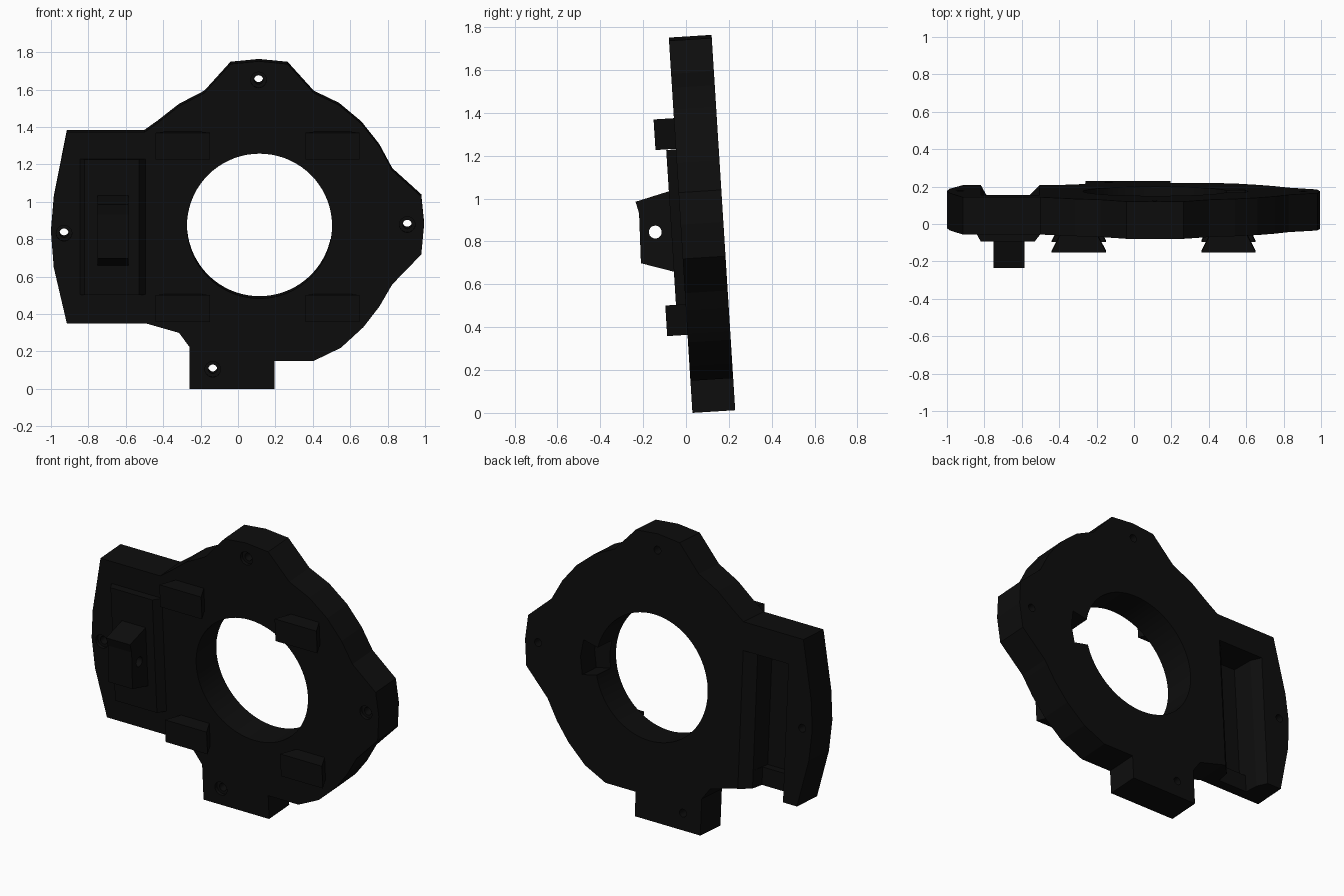
import bpy, bmesh, math
from mathutils import Matrix, Vector

if "Cube" in bpy.data.objects:
    bpy.data.objects.remove(bpy.data.objects["Cube"], do_unlink=True)

# Single near-black plastic
black = bpy.data.materials.new("matte_black")
black.use_nodes = True
colour = (0.004, 0.004, 0.004, 1)
black.diffuse_color = colour
black.node_tree.nodes["Principled BSDF"].inputs["Base Color"].default_value = colour

# Everything is built upright, then leaned back by this transform
LEAN = Matrix.Translation((0, 0.03, 0)) @ Matrix.Rotation(math.radians(3.6), 4, "X")
THICK = 0.2


def prism(name, points, axis, start, end):
    """Extrude a 2D profile along axis: x takes (y, z), y takes (x, z), z takes (x, y)."""
    place = {"x": lambda a, b, t: (t, a, b),
             "y": lambda a, b, t: (a, t, b),
             "z": lambda a, b, t: (a, b, t)}[axis]
    bm = bmesh.new()
    face = bm.faces.new([bm.verts.new(place(a, b, start)) for a, b in points])
    moved = bmesh.ops.extrude_face_region(bm, geom=[face])["geom"]
    bmesh.ops.translate(bm, verts=[v for v in moved if isinstance(v, bmesh.types.BMVert)],
                        vec=Vector(place(0, 0, end - start)))
    bmesh.ops.recalc_face_normals(bm, faces=bm.faces)
    mesh = bpy.data.meshes.new(name)
    bm.to_mesh(mesh)
    bm.free()
    mesh.materials.append(black)
    obj = bpy.data.objects.new(name, mesh)
    bpy.context.scene.collection.objects.link(obj)
    return obj


def circle(cx, cy, r, n=32):
    return [(cx + r * math.cos(math.tau * i / n), cy + r * math.sin(math.tau * i / n))
            for i in range(n)]


def cut(target, cutters):
    """Subtract the cutters, bake the result and drop them."""
    for c in cutters:
        c.hide_render = True
        mod = target.modifiers.new("cut", "BOOLEAN")
        mod.operation = "DIFFERENCE"
        mod.solver = "EXACT"
        mod.object = c
    graph = bpy.context.evaluated_depsgraph_get()
    mesh = bpy.data.meshes.new_from_object(target.evaluated_get(graph))
    target.modifiers.clear()
    target.data = mesh
    for c in cutters:
        bpy.data.objects.remove(c, do_unlink=True)


# Main plate outline, counter-clockwise from the bottom tab
outline = [(-0.26, 0), (0.195, 0), (0.195, 0.15), (0.405, 0.15), (0.55, 0.22),
           (0.67, 0.33), (0.755, 0.44), (0.825, 0.56), (0.98, 0.72), (0.995, 0.88),
           (0.98, 1.03), (0.825, 1.17), (0.755, 1.3), (0.66, 1.42), (0.54, 1.52),
           (0.405, 1.585), (0.265, 1.74), (0.11, 1.755), (-0.04, 1.74), (-0.18, 1.585),
           (-0.315, 1.515), (-0.43, 1.425), (-0.5, 1.375), (-0.915, 1.375),
           (-0.985, 1.02), (-1.0, 0.84), (-0.985, 0.65), (-0.915, 0.35),
           (-0.49, 0.35), (-0.315, 0.3), (-0.26, 0.225)]
plate = prism("main_plate", outline, "y", 0, THICK)

# Central opening, with a flared notch behind a thin front lip
CX, CZ, R = 0.115, 0.872, 0.388
cutters = [prism("opening", circle(CX, CZ, R, 72), "y", -0.1, 0.3)]
notch = [(CX + r * math.cos(a), CZ + r * math.sin(a))
         for r, a in [(0.3, -0.22), (0.49, -0.22), (0.495, 0), (0.49, 0.22), (0.3, 0.22)]]
cutters.append(prism("notch", notch, "y", 0.06, 0.3))

# Screw holes with shallow front counterbores
for x, z in [(0.11, 1.655), (0.905, 0.88), (-0.93, 0.834), (-0.135, 0.105)]:
    cutters.append(prism("screw_hole", circle(x, z, 0.024, 24), "y", -0.1, 0.3))
    cutters.append(prism("counterbore", circle(x, z, 0.042, 24), "y", -0.1, 0.02))

# Rear channel: deep in the middle, shallower where it opens at the lower edge
for floor, low, high in [(0.01, 0.46, 1.2), (0.06, 0.2, 0.47)]:
    channel = [(-0.83, 0.22), (-0.785, 0.14), (-0.775, floor),
               (-0.575, floor), (-0.565, 0.14), (-0.485, 0.22)]
    cutters.append(prism("channel", channel, "z", low, high))
cut(plate, cutters)

# Raised cover in front of the channel
cover = [(-0.85, 0.005), (-0.845, 0), (-0.82, -0.045), (-0.53, -0.045), (-0.495, 0), (-0.495, 0.005)]
parts = [plate, prism("raised_cover", cover, "z", 0.505, 1.232)]

# Lug with a cross hole
side = [(-0.02, 1.045), (-0.203, 1.0), (-0.19, 0.945), (-0.196, 0.712), (-0.02, 0.655)]
lug = prism("pivot_lug", side, "x", -0.75, -0.585)
cut(lug, [prism("pivot_hole", circle(-0.12, 0.853, 0.03), "x", -1, 0)])
parts.append(lug)

# Four dovetail mounting blocks
for row, z in [("lower", 0.365), ("upper", 1.235)]:
    for col, x in [("right", -0.295), ("left", 0.505)]:
        tail = [(x - 0.145, -0.095), (x + 0.145, -0.095), (x + 0.095, 0.005), (x - 0.095, 0.005)]
        parts.append(prism(f"{row}_{col}_dovetail", tail, "z", z, z + 0.143))

# Lean every part and smooth only the round walls
for obj in parts:
    obj.data.transform(LEAN)
    bpy.ops.object.select_all(action="DESELECT")
    obj.select_set(True)
    bpy.context.view_layer.objects.active = obj
    bpy.ops.object.shade_smooth_by_angle(angle=math.radians(8))
